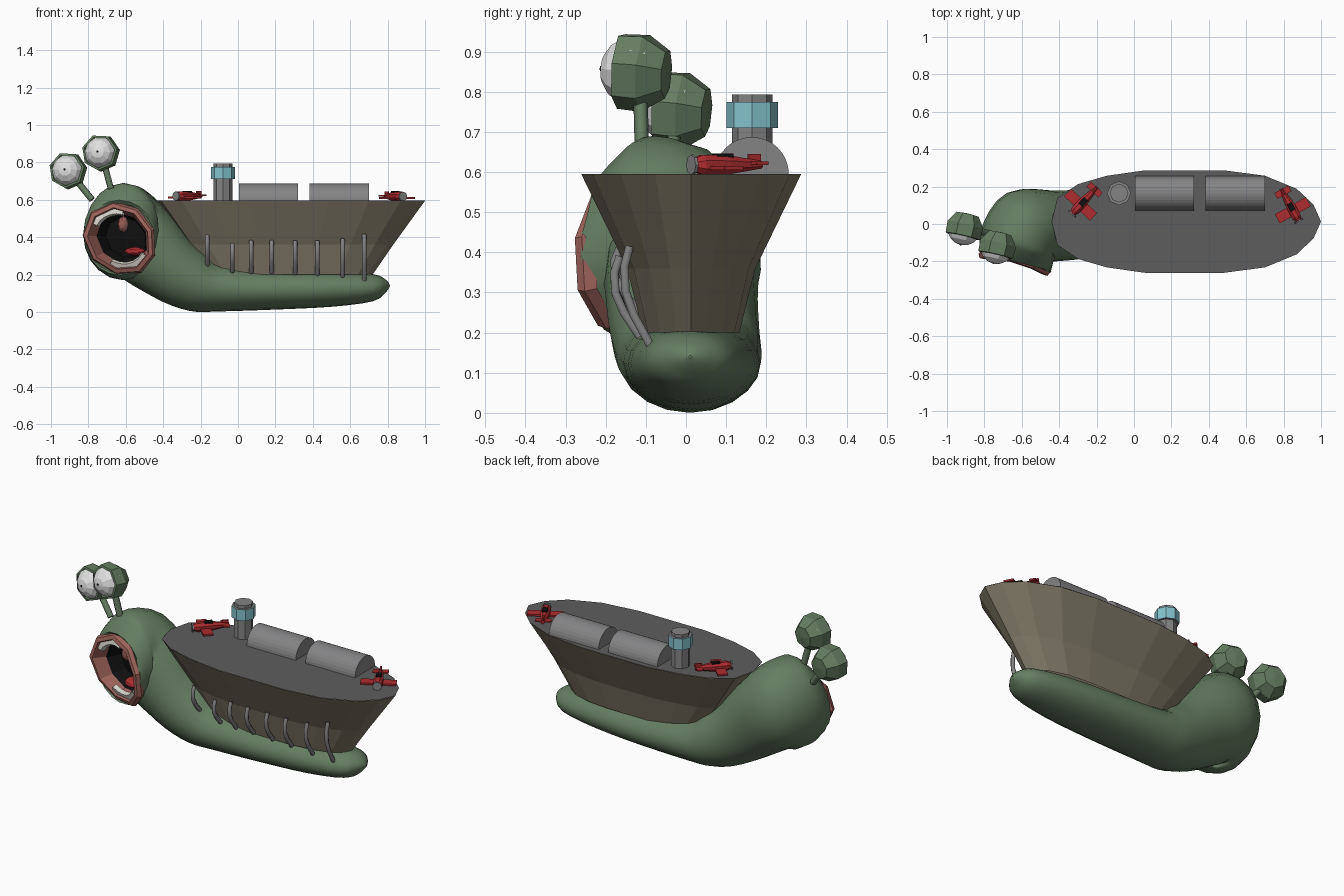
import bpy, bmesh, math
from mathutils import Matrix, Vector

if "Cube" in bpy.data.objects:
    bpy.data.objects.remove(bpy.data.objects["Cube"])

def mat(name, r, g, b):
    m = bpy.data.materials.new(name)
    m.diffuse_color = (r, g, b, 1)
    m.use_nodes = True
    m.node_tree.nodes["Principled BSDF"].inputs["Base Color"].default_value = m.diffuse_color
    return m

GREEN = mat("snail green", .13, .205, .12)
HULL = mat("hull tan", .215, .19, .135)
DECK = mat("deck grey", .11, .11, .112)
GREY = mat("metal grey", .23, .23, .235)
TEAL = mat("glass teal", .23, .54, .6)
RED = mat("red", .42, .025, .03)
BLACK = mat("black", .005, .005, .005)
WHITE = mat("eye white", .75, .75, .75)
LIP = mat("lip pink", .33, .12, .1)
TOOTH = mat("tooth ivory", .66, .64, .57)

def finish(name, bm, mats, smooth=None):
    bmesh.ops.remove_doubles(bm, verts=bm.verts, dist=1e-5)
    bmesh.ops.recalc_face_normals(bm, faces=bm.faces)
    me = bpy.data.meshes.new(name)
    bm.to_mesh(me)
    bm.free()
    for m in mats:
        me.materials.append(m)
    ob = bpy.data.objects.new(name, me)
    bpy.context.collection.objects.link(ob)
    if smooth:
        bpy.ops.object.select_all(action='DESELECT')
        ob.select_set(True)
        bpy.context.view_layer.objects.active = ob
        bpy.ops.object.shade_smooth_by_angle(angle=math.radians(smooth))
    return ob

def frame(loc, n):
    """Local z along n, local y as close to world up as possible."""
    n = Vector(n).normalized()
    up = Vector((0, 1, 0)) if abs(n.z) > .99 else Vector((0, 0, 1))
    up = (up - n * up.dot(n)).normalized()
    m = Matrix((up.cross(n), up, n)).transposed().to_4x4()
    m.translation = loc
    return m

def loft(name, rings, mats, bands=None, closed=True, smooth=None):
    bm = bmesh.new()
    vs = [[bm.verts.new(p) for p in r] for r in rings]
    n = len(vs[0])
    for j in range(len(vs) - 1):
        for i in range(n if closed else n - 1):
            k = (i + 1) % n
            f = bm.faces.new((vs[j][i], vs[j][k], vs[j + 1][k], vs[j + 1][i]))
            f.material_index = bands[j] if bands else 0
    return finish(name, bm, mats, smooth)

def lathe(name, m, profile, n, mats, bands=None, a0=0, a1=360, bow=0):
    """Turned profile of (radius, height); bow bends it back at top and bottom."""
    full = a1 - a0 == 360
    ang = [math.radians(a0 + (a1 - a0) * i / n) for i in range(n if full else n + 1)]
    rings = [[m @ Vector((r * math.cos(a), r * math.sin(a), h - bow * (r * math.sin(a) / .19) ** 2))
              for a in ang] for r, h in profile]
    return loft(name, rings, mats, bands, full)

def box(name, m, loc, size, material):
    bm = bmesh.new()
    bmesh.ops.create_cube(bm, size=1, matrix=m @ Matrix.Translation(loc) @ Matrix.Diagonal((*size, 1)))
    return finish(name, bm, [material])

def tube(name, pts, r, material):
    cu = bpy.data.curves.new(name, 'CURVE')
    cu.dimensions = '3D'
    cu.bevel_depth, cu.bevel_resolution, cu.use_fill_caps = r, 1, True
    sp = cu.splines.new('POLY')
    sp.points.add(len(pts) - 1)
    for p, c in zip(sp.points, pts):
        p.co = (*c, 1)
    cu.materials.append(material)
    ob = bpy.data.objects.new(name, cu)
    bpy.context.collection.objects.link(ob)

# Snail body: rings of centre, direction, half width, half height, tail to mouth
MOUTH, FACING = (-.633, -.212, .39), (-.26, -.965, -.05)
BOW = .04
keys = [
    (.812, .01, .14, -1, 0, 0, .003, .003), (.79, .01, .139, -1, 0, 0, .052, .034),
    (.72, .01, .13, -1, 0, 0, .112, .073), (.5, .012, .125, -1, 0, 0, .15, .097),
    (.2, .015, .122, -1, 0, 0, .168, .109), (-.1, .013, .13, -1, 0, .1, .174, .128),
    (-.21, .006, .155, -.9, 0, .3, .182, .157), (-.325, -.005, .215, -.9, 0, .43, .187, .178),
    (-.45, -.012, .32, -.85, 0, .52, .192, .21), (-.562, -.01, .415, -.75, -.5, .3, .212, .237),
    (-.612, -.08, .43, -.45, -.85, 0, .212, .26), (-.63, -.145, .418, -.3, -.95, 0, .207, .24),
    (*MOUTH, *FACING, .193, .185)]

def catmull(a, b, c, d, t):
    return [.5 * (2 * q + (r - p) * t + (2 * p - 5 * q + 4 * r - s) * t * t
                  + (3 * q - p - 3 * r + s) * t ** 3) for p, q, r, s in zip(a, b, c, d)]

steps = []
for i in range(len(keys) - 1):
    quad = [keys[min(max(i + o, 0), len(keys) - 1)] for o in (-1, 0, 1, 2)]
    steps += [catmull(*quad, t) for t in (0, 1 / 3, 2 / 3)]
steps.append(keys[-1])
rings = []
for s in steps:
    m = frame(s[:3], s[3:6])
    bow = BOW if s is steps[-1] else 0
    rings.append([m @ Vector((s[6] * math.cos(a), s[7] * math.sin(a), -bow * math.sin(a) ** 2))
                  for a in [math.tau * k / 20 for k in range(20)]])
loft("snail_body", rings, [GREEN], smooth=60)

# Mouth: slanted oval pink lips running into a black throat
mf = frame(MOUTH, FACING)
slant = Matrix.Rotation(math.radians(-40), 4, 'Z')
oval = mf @ slant @ Matrix.Diagonal((1.08, .94, 1, 1)) @ slant.inverted()
lathe("mouth", oval, [(.187, -.03), (.2, 0), (.19, .02), (.168, .02), (.138, -.05), (.11, -.13), (0, -.13)],
      9, [LIP, BLACK], [0, 0, 0, 0, 1, 1], 18, 378, BOW)
teeth = [(.125, -.02), (.16, -.03), (.162, .006), (.135, .006), (.125, -.02)]
lathe("upper_teeth", oval, teeth, 5, [TOOTH], None, 80, 152, BOW)
lathe("lower_teeth", oval, teeth, 5, [TOOTH], None, 245, 330, BOW)
for name, loc, size, m in (("tongue", (.065, -.07, -.07), (.06, .025, .05), RED),
                           ("throat_flap", (.0, .075, -.08), (.03, .045, .03), LIP)):
    bm = bmesh.new()
    bmesh.ops.create_uvsphere(bm, u_segments=8, v_segments=6, radius=1,
                              matrix=mf @ Matrix.Translation(loc) @ Matrix.Diagonal((*size, 1)))
    finish(name, bm, [m])

# Eyes on stalks: faceted green cup, white ball, tiny pupil
for side, c, foot in (("left", (-.905, -.015, .755), (-.78, -.05, .6)),
                      ("right", (-.73, -.115, .85), (-.68, -.11, .66))):
    ef = frame(c, (-.22, -.97, .08))
    lathe("eye_cup_" + side, ef, [(0, -.074), (.062, -.068), (.1, -.01), (.097, .052), (.085, .054)],
          7, [GREEN], None, 10, 370)
    ball = [(.09 * math.sin(math.pi * k / 8), .01 + .09 * math.cos(math.pi * k / 8)) for k in range(6)]
    lathe("eye_ball_" + side, ef, ball, 10, [WHITE])
    lathe("pupil_" + side, ef, [(0, .1015), (.006, .1015), (.006, .097)], 8, [BLACK])
    tube("eye_stalk_" + side, [foot, c], .018, GREEN)

# Ship hull and deck
half = [(-.44, 0), (-.41, .125), (-.3, .2), (-.145, .245), (.06, .274), (.48, .274),
        (.7, .245), (.87, .175), (.96, .09), (1, 0)]
outline = half + [(x, -y) for x, y in half[-2:0:-1]]

def level(z, x0, x1, b):
    return [(x0 + (x + .44) / 1.44 * (x1 - x0), .013 + y * b / .274, z) for x, y in outline]

loft("hull", [level(.2, -.15, .72, .12), level(.36, -.27, .83, .16), level(.595, -.44, 1, .274)], [HULL])
bm = bmesh.new()
bm.faces.new([bm.verts.new(p) for p in level(.596, -.44, 1, .274)])
finish("deck", bm, [DECK])

# Rib straps on the front side
for x, top, bot in ((-.165, .41, .25), (-.03, .365, .215), (.07, .38, .21), (.18, .38, .21), (.305, .38, .205),
                    (.425, .38, .2), (.56, .39, .19), (.675, .415, .17)):
    d = .025 if x > .6 else 0
    pts = [(-.165, 1), (-.178, .8), (-.176, .55), (-.155, .3), (-.115, 0)]
    tube("rib_strap", [(x, y + d, bot + (top - bot) * t) for y, t in pts], .012, GREY)

# Half round hangars
for x, length in ((.005, .315), (.382, .318)):
    lathe("hangar", frame((x, .164, .595), (1, 0, 0)), [(0, 0), (.092, 0), (.092, length), (0, length)],
          16, [GREY], None, 0, 180)

# Control tower
lathe("control_tower", Matrix.Translation((-.08, .165, .595)),
      [(.05, 0), (.05, .115), (.064, .115), (.064, .18), (.05, .18), (.05, .198), (0, .198)],
      8, [GREY, TEAL], [0, 0, 1, 0, 0, 0])

# Small propeller planes
for loc, nose in (((-.265, .125, .62), (-.68, -.73, 0)), ((.835, .1, .618), (.48, -.87, 0))):
    pf = frame(loc, nose)
    lathe("plane_fuselage", pf, [(0, -.1), (.01, -.1), (.026, 0), (.027, .07), (.016, .093), (0, .098)],
          8, [RED], None, 22.5, 382.5)
    box("plane_wing", pf, (0, -.008, .03), (.19, .01, .055), RED)
    box("plane_tailplane", pf, (0, .004, -.08), (.085, .008, .035), RED)
    box("plane_fin", pf, (0, .013, -.08), (.008, .028, .035), RED)
    box("plane_cockpit", pf, (0, .017, .01), (.028, .022, .045), BLACK)
    lathe("plane_propeller", pf, [(0, .092), (.025, .092), (.025, .1), (0, .1)], 8, [GREY])
